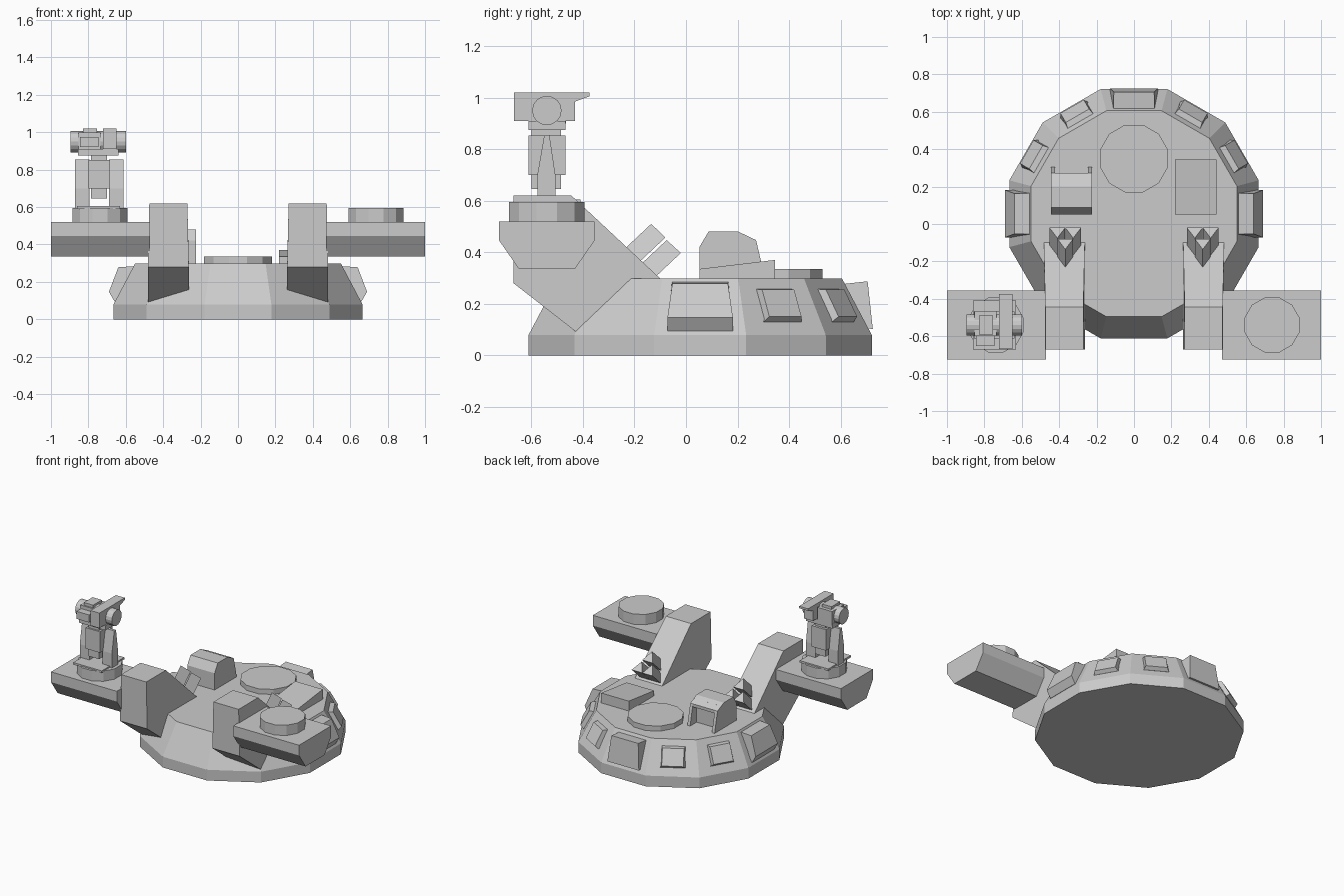
import bpy, bmesh
from math import sin, cos, pi, radians
from mathutils import Matrix, Vector

if "Cube" in bpy.data.objects:
    bpy.data.objects.remove(bpy.data.objects["Cube"])

HULL_C = Vector((0, 0.055, 0))


def loft(name, rings, matrix=None):
    """Closed solid through rings of equal point count."""
    bm = bmesh.new()
    vs = [[bm.verts.new(p) for p in r] for r in rings]
    n = len(vs[0])
    for a, b in zip(vs, vs[1:]):
        for i in range(n):
            bm.faces.new((a[i], a[(i + 1) % n], b[(i + 1) % n], b[i]))
    bm.faces.new(vs[0])
    bm.faces.new(vs[-1])
    if matrix:
        bm.transform(matrix)
    bmesh.ops.recalc_face_normals(bm, faces=bm.faces)
    me = bpy.data.meshes.new(name)
    bm.to_mesh(me)
    bm.free()
    ob = bpy.data.objects.new(name, me)
    bpy.context.collection.objects.link(ob)
    return ob


def side_prism(name, profile, x0, x1):
    """(y, z) profile extruded along x."""
    return loft(name, [[(x, y, z) for y, z in profile] for x in (x0, x1)])


def box(name, x0, x1, y0, y1, z0, z1):
    return side_prism(name, [(y0, z0), (y1, z0), (y1, z1), (y0, z1)], x0, x1)


def round_stack(name, centre, levels, n=12):
    """Stack of regular polygons, levels = (radius, z)."""
    rings = [[(centre[0] + r * cos(2 * pi * (i + .5) / n),
               centre[1] + r * sin(2 * pi * (i + .5) / n), z) for i in range(n)]
             for r, z in levels]
    return loft(name, rings)


def hull_panel(name, angle, profile, widths):
    """Radial (r, z) profile with a tangential half width per point."""
    m = Matrix.Translation(HULL_C) @ Matrix.Rotation(radians(angle), 4, 'Z')
    return loft(name, [[(r, s * w, z) for (r, z), w in zip(profile, widths)]
                       for s in (-1, 1)], m)


# Hull and roof hatch
round_stack("hull", HULL_C, [(.69, 0), (.69, .078), (.57, .298)])
round_stack("roof_hatch", (0, .35), [(.187, .28), (.187, .335)])

# Panels around the hull
side_prof = [(.54, .285), (.64, .278), (.69, .147), (.66, .095), (.60, .095)]
back_prof = [(.54, .275), (.65, .287), (.67, .102), (.64, .105), (.60, .105)]
small_prof = [(.54, .258), (.605, .255), (.662, .15), (.640, .13), (.60, .13)]
big_w = [.11, .108, .127, .127, .127]
for a in (0, 180):
    hull_panel("side_panel", a, side_prof, big_w)
hull_panel("back_panel", 90, back_prof, big_w)
for a in (30, 60, 120, 150):
    hull_panel("small_panel", a, small_prof, [.085, .072, .072, .085, .085])

# Arms, side platforms, turret rings and fins
arm_prof = [(-.67, .28), (-.67, .62), (-.445, .62), (-.10, .298), (-.10, .12), (-.40, .07)]
plat_prof = [(-.725, .52), (-.725, .445), (-.65, .337), (-.43, .337), (-.355, .445), (-.355, .52)]
for s in (-1, 1):
    side = "left" if s < 0 else "right"
    arm = side_prism(side + "_arm", arm_prof, s * .263, s * .482)
    for v in arm.data.vertices:
        if v.co.z > .6:
            v.co.x = s * (.372 + (abs(v.co.x) - .372) * .93)
    side_prism(side + "_platform", plat_prof, s * .47, s)
    round_stack(side + "_turret_ring", (s * .738, -.54), [(.152, .5), (.152, .595)])
    # triangular fins standing out from the sloped arm top
    for cx, (by, bz), (ay, az) in ((.325, (-.02, .397), (-.075, .447)),
                                   (.41, (-.02, .397), (-.075, .447)),
                                   (.3675, (-.08, .457), (-.135, .51))):
        tri = [(s * cx - .042, by, bz), (s * cx + .042, by, bz), (s * cx, ay, az)]
        loft(side + "_arm_fin", [[(x, y - d, z - d * .94) for x, y, z in tri]
                                 for d in (0, .115)])

# Cabin with an open back
side_prism("cabin_body", [(.052, .28), (.052, .42), (.088, .481), (.20, .481), (.23, .467), (.23, .28)],
           -.445, -.225)
side_prism("cabin_roof", [(.19, .481), (.20, .481), (.272, .447), (.272, .425), (.19, .455)],
           -.445, -.225)
for x in (-.445, -.247):
    side_prism("cabin_cheek", [(.20, .28), (.20, .481), (.272, .447), (.29, .37), (.31, .28)],
               x, x + .022)

# Sloped deck cover
side_prism("deck_cover", [(.052, .28), (.052, .335), (.345, .37), (.345, .28)], .22, .442)

# Gun mount
post = [(-.577, .58), (-.577, .70), (-.55, .855), (-.53, .855), (-.507, .70), (-.507, .58)]
for x in (-.872, -.69):
    side_prism("mount_post", post, x, x + .077)
box("mount_foot", -.86, -.63, -.67, -.41, .59, .605)
box("mount_core", -.785, -.70, -.60, -.485, .645, .89)
box("mount_core_sleeve", -.80, -.685, -.612, -.468, .70, .853)
box("mount_head_base", -.855, -.64, -.612, -.468, .875, .91)

# Gun head
side_prism("sensor_rail", [(-.668, 1.02), (-.375, 1.02), (-.375, 1.005), (-.43, .985),
                           (-.43, .91), (-.668, .91)], -.722, -.65)
box("gun_body", -.853, -.735, -.60, -.465, .90, 1.0)
box("gun_top_block", -.83, -.755, -.59, -.49, .99, 1.02)
box("gun_muzzle", -.845, -.745, -.652, -.595, .92, .975)
loft("gun_axle", [[(x, -.54 + .057 * cos(2 * pi * i / 16), .95 + .057 * sin(2 * pi * i / 16))
                   for i in range(16)] for x in (-.895, -.60)])
